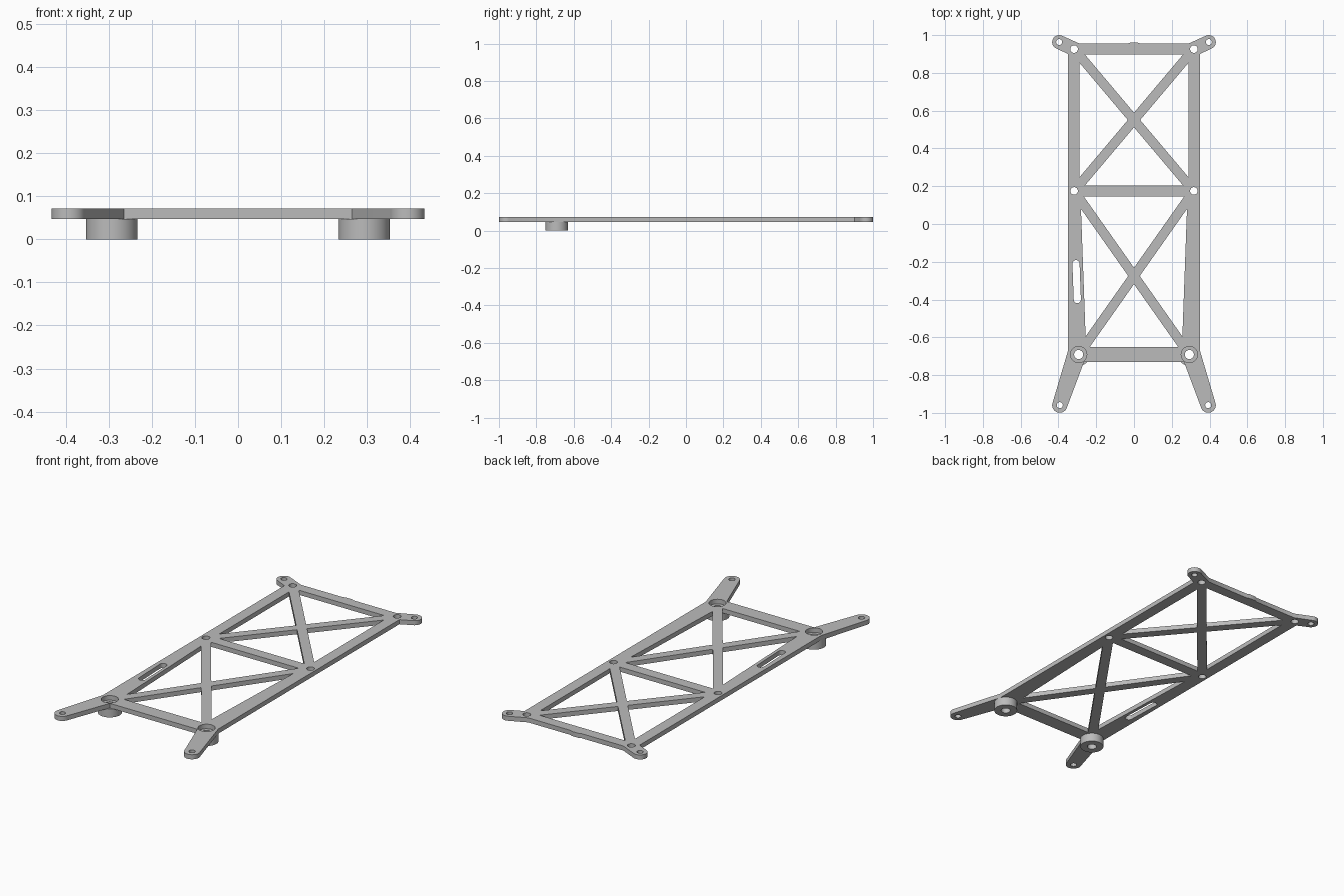
import bpy, bmesh
from math import cos, sin, radians
from mathutils import Vector

cube = bpy.data.objects.get("Cube")
if cube:
    bpy.data.objects.remove(cube, do_unlink=True)

# Colour
grey = bpy.data.materials.new("plain grey")
grey.use_nodes = True
grey.diffuse_color = (0.5, 0.5, 0.5, 1)
grey.node_tree.nodes["Principled BSDF"].inputs["Base Color"].default_value = (0.5, 0.5, 0.5, 1)

PLATE_BOTTOM, PLATE_TOP = 0.047, 0.072


def arc(x, y, r, start=0, end=360, steps=32):
    count = steps if end - start == 360 else steps + 1
    angles = [radians(start + (end - start) * i / steps) for i in range(count)]
    return [(x + r * cos(a), y + r * sin(a)) for a in angles]


def mirror(points):
    return [(-x, y) for x, y in reversed(points)]


def meet(a, b):
    """Crossing point of two lines, each given by two points."""
    p, d = Vector(a[0]), Vector(a[1]) - Vector(a[0])
    q, e = Vector(b[0]), Vector(b[1]) - Vector(b[0])
    return tuple(p + d * ((q - p).cross(e) / d.cross(e)))


def shifted(p, q, distance):
    """Line moved to its left by a distance."""
    p, q = Vector(p), Vector(q)
    d = (q - p).normalized()
    side = Vector((-d.y, d.x)) * distance
    return p + side, q + side


def slab(name, outlines, bottom, top):
    """Extruded flat shape; outlines inside the first one become holes."""
    curve = bpy.data.curves.new(name, "CURVE")
    curve.dimensions = "2D"
    curve.fill_mode = "BOTH"
    curve.extrude = (top - bottom) / 2
    for points in outlines:
        spline = curve.splines.new("POLY")
        spline.points.add(len(points) - 1)
        for target, (x, y) in zip(spline.points, points):
            target.co = (x, y, 0, 1)
        spline.use_cyclic_u = True
    helper = bpy.data.objects.new(name + "_profile", curve)
    bpy.context.collection.objects.link(helper)
    graph = bpy.context.evaluated_depsgraph_get()
    mesh = bpy.data.meshes.new_from_object(helper.evaluated_get(graph))
    bpy.data.objects.remove(helper, do_unlink=True)
    bm = bmesh.new()
    bm.from_mesh(mesh)
    bmesh.ops.remove_doubles(bm, verts=bm.verts, dist=0.00001)
    bmesh.ops.translate(bm, verts=bm.verts, vec=(0, 0, (top + bottom) / 2))
    bmesh.ops.recalc_face_normals(bm, faces=bm.faces)
    bm.to_mesh(mesh)
    bm.free()
    mesh.materials.clear()
    mesh.materials.append(grey)
    obj = bpy.data.objects.new(name, mesh)
    bpy.context.collection.objects.link(obj)
    bpy.ops.object.select_all(action="DESELECT")
    obj.select_set(True)
    bpy.context.view_layer.objects.active = obj
    bpy.ops.object.shade_smooth_by_angle(angle=radians(30))
    return obj


def bay(low, high, low_inner, high_inner, low_bar, high_bar, half=0.025):
    """Four triangular openings left by a crossed pair of braces."""
    (lx, ly), (hx, hy) = low, high
    rise = ((-lx, ly), (hx, hy))
    fall = ((-hx, hy), (lx, ly))
    side = ((low_inner, low_bar), (high_inner, high_bar))
    floor = ((-1, low_bar), (1, low_bar))
    roof = ((-1, high_bar), (1, high_bar))
    rise_up, rise_down = shifted(*rise, half), shifted(*rise, -half)
    fall_up, fall_down = shifted(*fall, half), shifted(*fall, -half)
    upper = [meet(rise_up, fall_up), meet(fall_up, roof), meet(rise_up, roof)]
    lower = [meet(rise_down, fall_down), meet(fall_down, floor), meet(rise_down, floor)]
    right = [meet(rise_down, fall_up), meet(fall_up, side), meet(rise_down, side)]
    return [upper, lower, right, mirror(right)]


# Outer outline: right half with front leg and rear ear, then mirrored
FRONT_EAR, REAR_EAR = (0.393, -0.959), (0.396, 0.963)
REAR_PIN, MID_PIN, BOSS = (0.317, 0.926), (0.317, 0.175), (0.293, -0.691)
half_outline = [(0.265, -0.731)]
half_outline += arc(*FRONT_EAR, 0.04, -159, 20)
half_outline += [(0.349, -0.67), (0.349, 0.90)]
half_outline += arc(*REAR_EAR, 0.037, -65, 115)
half_outline += [(0.288, 0.955), (0.035, 0.955), (0.018, 0.961)]
outline = half_outline + mirror(half_outline)

# Openings, pin holes and boss recesses
openings = bay(MID_PIN, REAR_PIN, 0.288, 0.288, 0.205, 0.897)
openings += bay(BOSS, MID_PIN, 0.254, 0.283, -0.652, 0.146)
for (x, y), radius in ((FRONT_EAR, 0.016), (REAR_EAR, 0.016),
                       (REAR_PIN, 0.02), (MID_PIN, 0.02), (BOSS, 0.043)):
    hole = arc(x, y, radius)
    openings += [hole, mirror(hole)]

# Long slot in the right rail only
slot = arc(-0.307, -0.21, 0.019, 1, 181, 16) + arc(-0.3, -0.4, 0.019, 181, 361, 16)
openings.append(slot)

slab("truss_plate", [outline] + openings, PLATE_BOTTOM, PLATE_TOP)

# Round mounting bosses under the front corners
for name, sign in (("left_boss", 1), ("right_boss", -1)):
    x, y = sign * BOSS[0], BOSS[1]
    slab(name, [arc(x, y, 0.06, steps=48), arc(x, y, 0.024)], 0, PLATE_BOTTOM)
